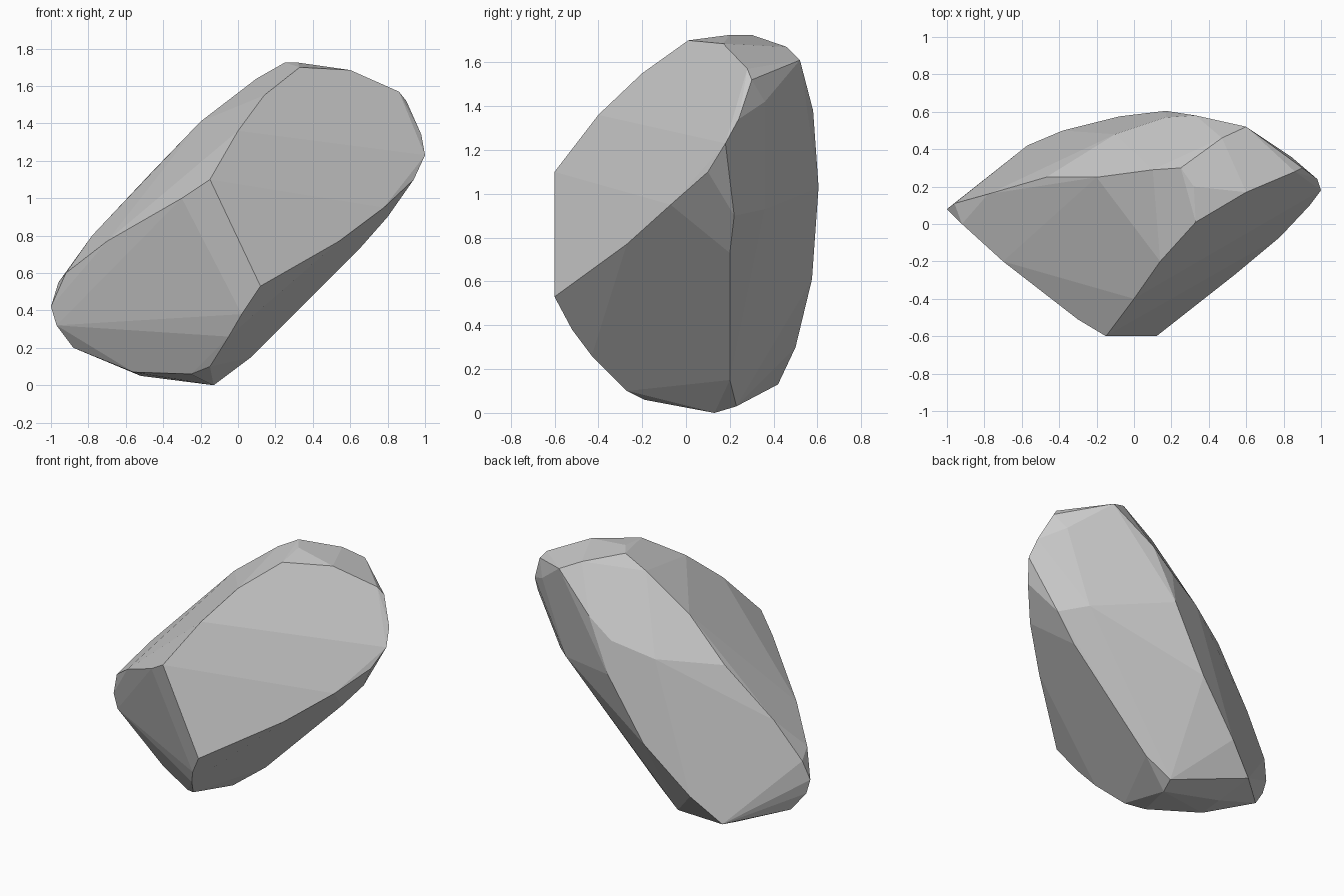
import bpy, bmesh
from math import radians

# Corner points of the boulder, grouped by region
front_ridge = [(-.15, -.6, 1.1), (.12, -.6, .53), (.02, -.52, .38), (-.05, -.43, .26),
               (-.15, -.27, .1), (-.25, -.19, .06)]
left_rim = [(-.3, -.51, 1.0), (-.7, -.2, .77), (-.92, 0, .6), (-1, .08, .42),
            (-.97, .08, .32), (-.88, .12, .2), (-.96, .11, .55)]
base = [(-.56, -.01, .07), (-.52, .2, .05), (-.13, .13, 0), (-.1, .23, .03)]
right_rim = [(.07, .2, .15), (.65, .2, .73), (.8, .22, .9), (.54, -.27, .77),
             (.78, -.07, .95), (.94, .1, 1.1), (1, .18, 1.23), (.98, .24, 1.34),
             (.9, .3, 1.52), (.86, .28, 1.57), (.84, .36, 1.42), (.66, .36, .93)]
crown = [(.6, .17, 1.685), (.33, .01, 1.7), (.14, -.2, 1.55), (0, -.4, 1.36),
         (.25, .3, 1.725), (.32, .2, 1.725), (.1, .29, 1.64), (-.2, .25, 1.41),
         (-.47, .25, 1.13), (-.78, .16, .8)]
back = [(-.1, .48, 1.16), (.17, .57, 1.25), (.33, .58, 1.38), (.6, .52, 1.61),
        (.47, .46, 1.67), (.17, .605, 1.03), (-.08, .575, .61), (-.38, .5, .3),
        (-.57, .42, .13)]

# Wrap the points in a convex, faceted skin
bm = bmesh.new()
for p in front_ridge + left_rim + base + right_rim + crown + back:
    bm.verts.new(p)
bmesh.ops.convex_hull(bm, input=bm.verts[:])
bmesh.ops.delete(bm, geom=[v for v in bm.verts if not v.link_faces], context='VERTS')

# Merge nearly flat neighbours into broad facets
bmesh.ops.dissolve_limit(bm, angle_limit=radians(3), verts=bm.verts[:], edges=bm.edges[:])
bmesh.ops.recalc_face_normals(bm, faces=bm.faces[:])

mesh = bpy.data.meshes.new("boulder")
bm.to_mesh(mesh)
bm.free()
bpy.context.collection.objects.link(bpy.data.objects.new("boulder", mesh))
